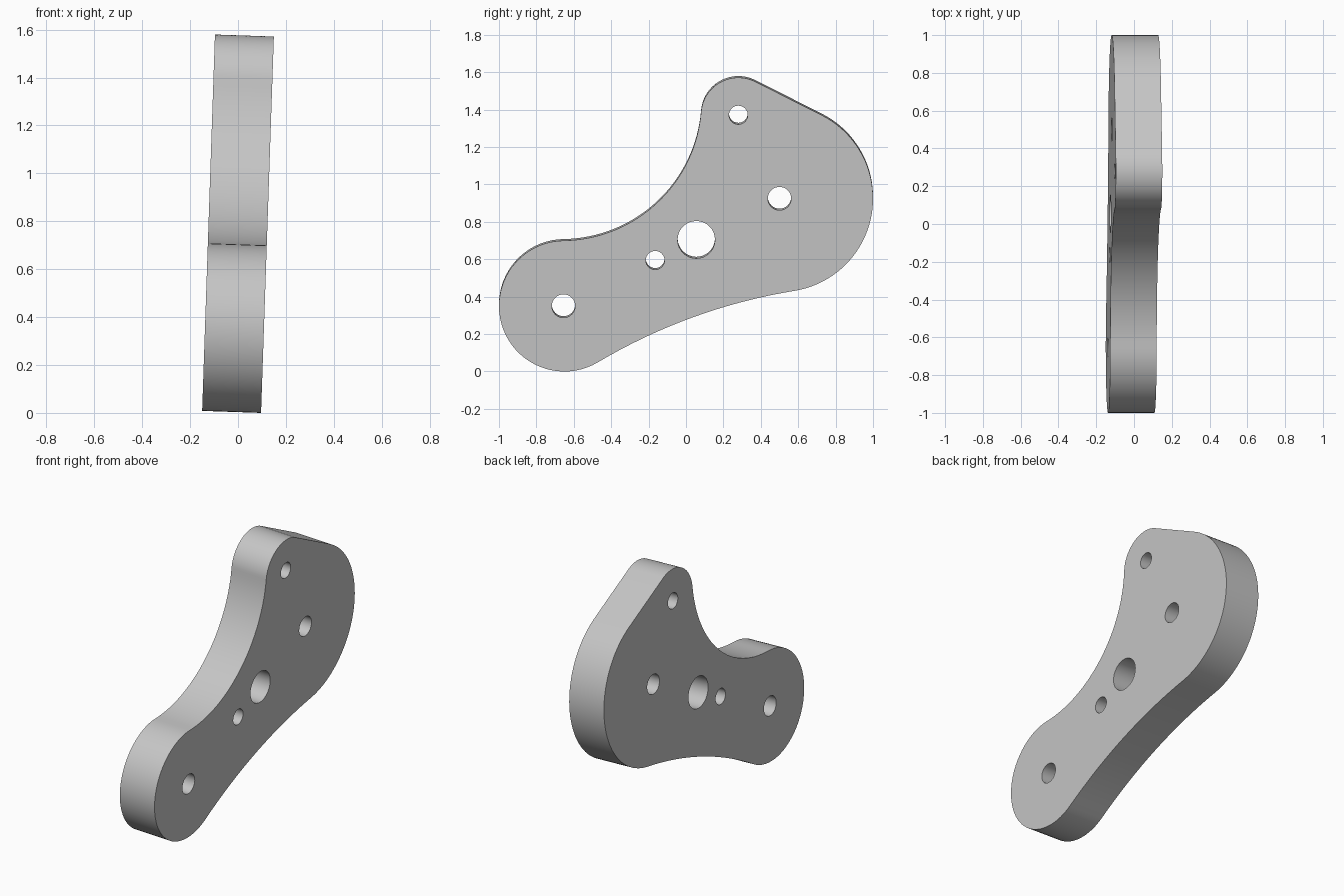
import bpy, bmesh, math
from mathutils import Vector, Matrix

cube = bpy.data.objects.get("Cube")
if cube:
    bpy.data.objects.remove(cube)

THICK, TILT = 0.246, 0.034

# Rounded lobes of the plate: centre (y, z) and radius
foot = (Vector((-0.65, 0.355)), 0.35)
head = (Vector((0.28, 1.377)), 0.2)
belly = (Vector((0.5, 0.93)), 0.5)


def fillet_centre(a, b, radius):
    """Centre of an arc touching two lobes from outside, left of the way a to b."""
    d = b[0] - a[0]
    ra, rb, dist = a[1] + radius, b[1] + radius, d.length
    along = (dist ** 2 + ra ** 2 - rb ** 2) / (2 * dist)
    u = d / dist
    return a[0] + u * along + Vector((-u.y, u.x)) * math.sqrt(ra ** 2 - along ** 2)


def angle(v):
    return math.atan2(v.y, v.x)


def arc(centre, radius, start, end, turn, steps):
    """Points from start to end angle; turn is 1 anticlockwise, -1 clockwise."""
    sweep = turn * ((turn * (end - start)) % math.tau)
    return [centre + radius * Vector((math.cos(t), math.sin(t)))
            for t in (start + sweep * i / steps for i in range(steps + 1))]


# Tangent arcs and the straight shoulder joining the lobes
R_WAIST, R_UNDER = 0.75, 3.0
waist = fillet_centre(foot, head, R_WAIST)
under = fillet_centre(belly, foot, R_UNDER)
span = belly[0] - head[0]
shoulder = angle(span) + math.acos((head[1] - belly[1]) / span.length)

outline = (
    arc(*foot, angle(waist - foot[0]), angle(under - foot[0]), 1, 40)
    + arc(under, R_UNDER, angle(foot[0] - under), angle(belly[0] - under), -1, 16)[1:-1]
    + arc(*belly, angle(under - belly[0]), shoulder, 1, 40)
    + arc(*head, shoulder, angle(waist - head[0]), 1, 28)
    + arc(waist, R_WAIST, angle(head[0] - waist), angle(foot[0] - waist), -1, 32)[1:-1]
)

# Drilled holes: y, z, radius
holes = [(-0.655, 0.355, 0.0625), (-0.165, 0.6, 0.05), (0.055, 0.71, 0.1),
         (0.5, 0.93, 0.0625), (0.28, 1.377, 0.05)]
loops = [outline] + [arc(Vector((y, z)), r, 0, math.tau - 1e-6, 1, 32)[:-1]
                     for y, z, r in holes]

# Fill the pierced face and extrude it to the plate's thickness
bm = bmesh.new()
for loop in loops:
    verts = [bm.verts.new((-THICK / 2, p.x, p.y)) for p in loop]
    for a, b in zip(verts, verts[1:] + verts[:1]):
        bm.edges.new((a, b))
bmesh.ops.triangle_fill(bm, edges=bm.edges[:], use_beauty=True)
grown = bmesh.ops.extrude_face_region(bm, geom=bm.faces[:], use_keep_orig=True)
bmesh.ops.translate(bm, vec=(THICK, 0, 0),
                    verts=[v for v in grown["geom"] if isinstance(v, bmesh.types.BMVert)])
bmesh.ops.recalc_face_normals(bm, faces=bm.faces[:])

# Lean the plate slightly and rest it on the ground
bmesh.ops.rotate(bm, verts=bm.verts[:], cent=(0, 0, 0.79),
                 matrix=Matrix.Rotation(TILT, 3, "Y"))
bmesh.ops.translate(bm, verts=bm.verts[:], vec=(0, 0, -min(v.co.z for v in bm.verts)))

mesh = bpy.data.meshes.new("pierced_plate")
bm.to_mesh(mesh)
bm.free()
plate = bpy.data.objects.new("pierced_plate", mesh)
bpy.context.collection.objects.link(plate)

# Plain grey finish
grey = bpy.data.materials.new("light_grey")
grey.use_nodes = True
colour = (0.56, 0.56, 0.56, 1)
grey.diffuse_color = colour
grey.node_tree.nodes["Principled BSDF"].inputs["Base Color"].default_value = colour
mesh.materials.append(grey)

bpy.ops.object.select_all(action="DESELECT")
plate.select_set(True)
bpy.context.view_layer.objects.active = plate
bpy.ops.object.shade_smooth_by_angle(angle=math.radians(30))
